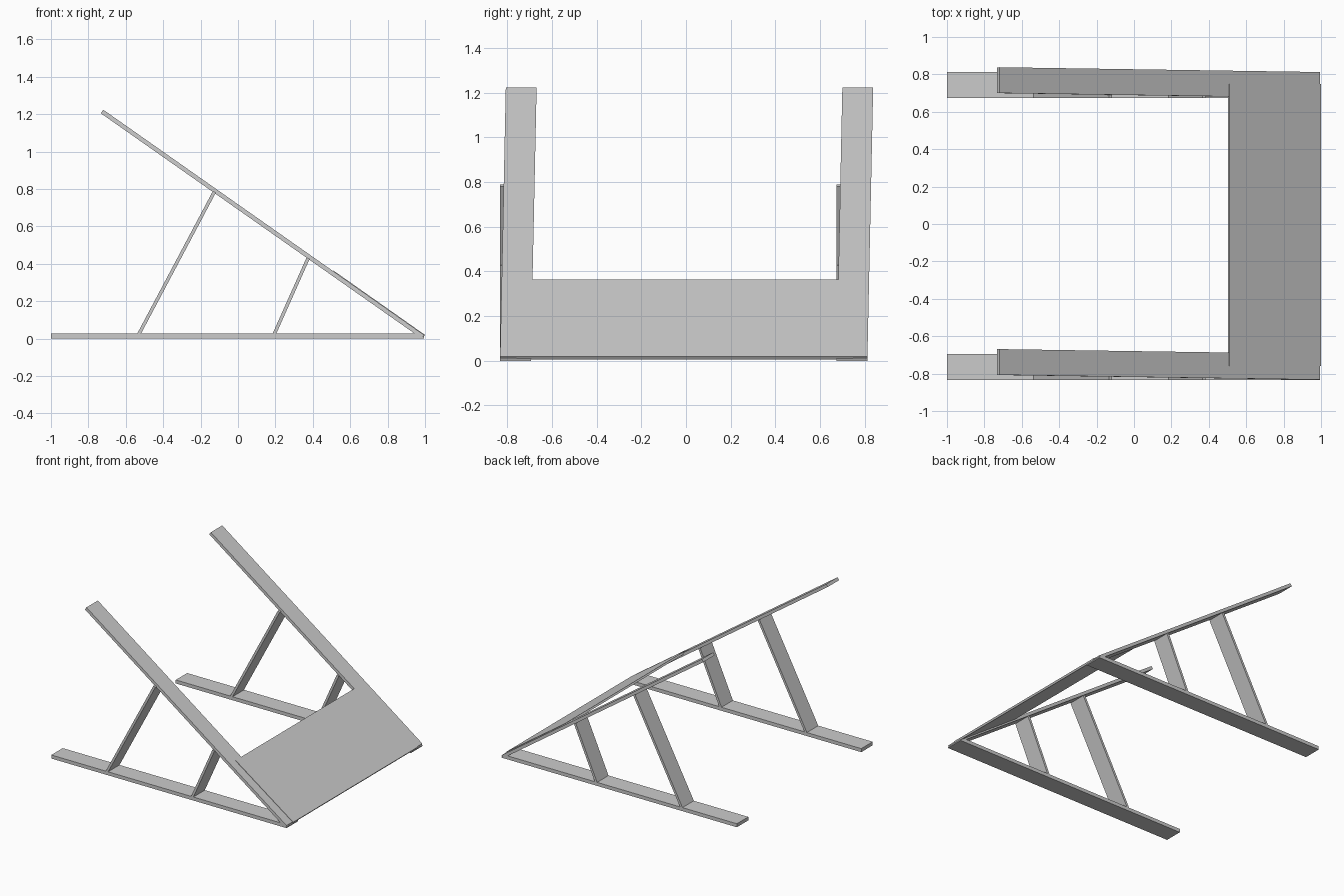
import bpy, bmesh
from mathutils import Vector

if "Cube" in bpy.data.objects:
    bpy.data.objects.remove(bpy.data.objects["Cube"])


def prism(name, profile, y_of, width):
    """Extrude an x-z profile across y; y_of(x, z) gives the centre line."""
    bm = bmesh.new()
    near, far = ([bm.verts.new((x, y_of(x, z) + s * width / 2, z)) for x, z in profile]
                 for s in (-1, 1))
    bm.faces.new(near)
    bm.faces.new(far[::-1])
    n = len(profile)
    for i in range(n):
        j = (i + 1) % n
        bm.faces.new((near[j], near[i], far[i], far[j]))
    bmesh.ops.recalc_face_normals(bm, faces=bm.faces)
    mesh = bpy.data.meshes.new(name)
    bm.to_mesh(mesh)
    bm.free()
    obj = bpy.data.objects.new(name, mesh)
    bpy.context.collection.objects.link(obj)
    return obj


def bar(start, end, thick):
    """Square-ended bar profile around a centre line in x-z."""
    a, b = Vector(start), Vector(end)
    d = (b - a).normalized()
    n = Vector((-d.y, d.x)) * thick / 2
    return [a + n, b + n, b - n, a - n]


WIDTH = 0.138

for side, y0 in (("front", -0.764), ("back", 0.743)):
    straight = lambda x, z, y0=y0: y0
    # the sloping rails lean slightly sideways
    leaning = lambda x, z, y0=y0: y0 + 0.026 * z / 1.22

    # floor runner, mitred under the sloping rail
    prism(side + "_floor_runner",
          [(-1, 0), (0.995, 0), (0.995, 0.008), (0.97, 0.027), (-1, 0.027)],
          straight, WIDTH)
    # sloping rail
    prism(side + "_sloping_rail", bar((0.988, 0.010), (-0.727, 1.214), 0.023),
          leaning, WIDTH)
    # struts between runner and rail
    prism(side + "_long_strut", bar((-0.531, 0.022), (-0.126, 0.785), 0.018),
          straight, WIDTH)
    prism(side + "_short_strut", bar((0.193, 0.022), (0.375, 0.430), 0.018),
          straight, WIDTH)

# cross panel lying on the lower end of the rails
prism("cross_panel", bar((0.507, 0.357), (0.996, 0.013), 0.015),
      lambda x, z: -0.006, 1.508)
